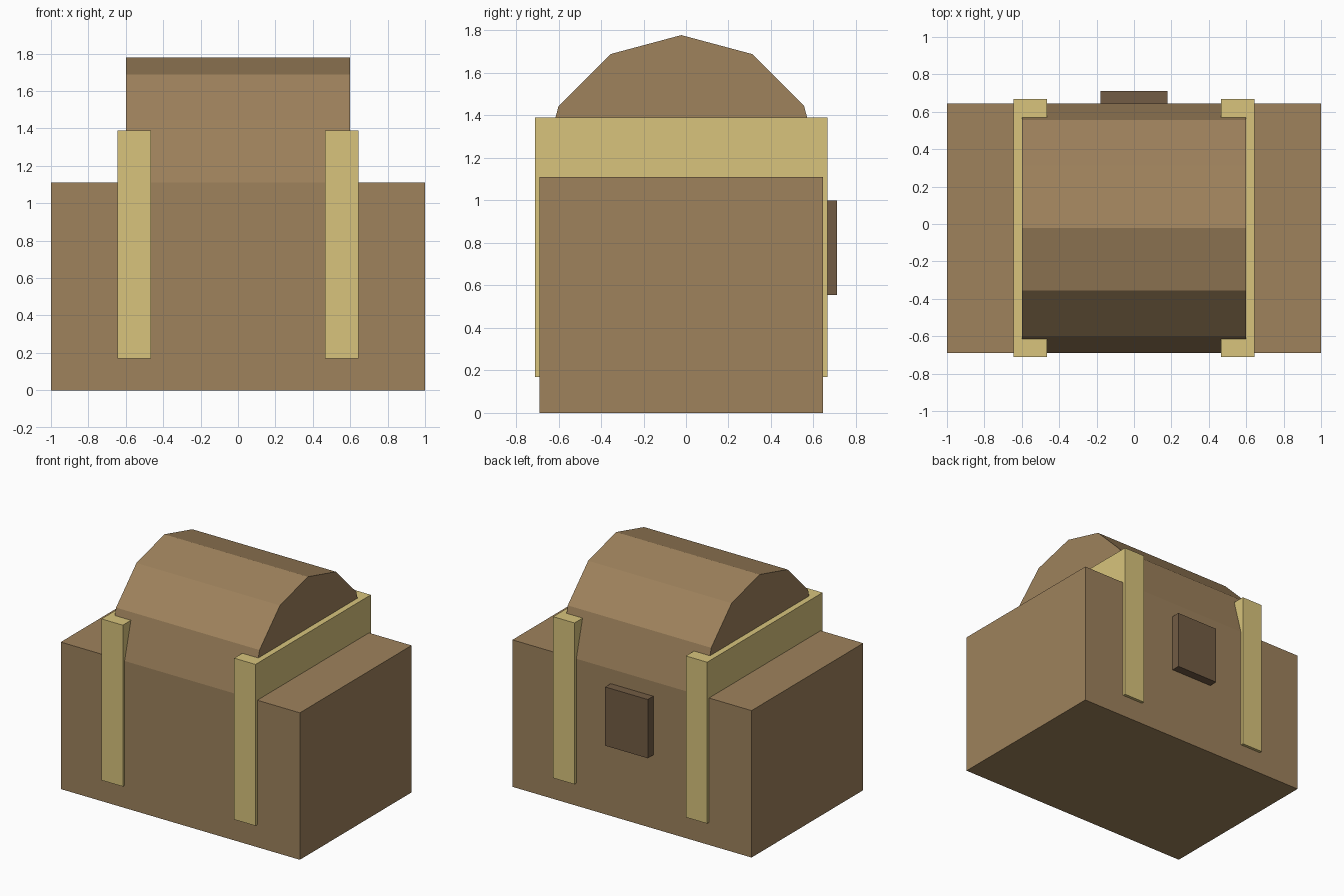
import bpy
from math import pi

if "Cube" in bpy.data.objects:
    bpy.data.objects.remove(bpy.data.objects["Cube"])


def material(name, rgb):
    m = bpy.data.materials.new(name)
    m.diffuse_color = (*rgb, 1)
    m.use_nodes = True
    m.node_tree.nodes["Principled BSDF"].inputs["Base Color"].default_value = m.diffuse_color
    return m


WOOD = material("wood", (0.342, 0.223, 0.107))
BRASS = material("brass", (0.686, 0.552, 0.202))
DARK = material("dark_metal", (0.17, 0.107, 0.058))


def box(name, lo, hi, mat):
    bpy.ops.mesh.primitive_cube_add(size=1, location=[(a + b) / 2 for a, b in zip(lo, hi)])
    ob = bpy.context.object
    ob.name = name
    ob.scale = [b - a for a, b in zip(lo, hi)]
    bpy.ops.object.transform_apply(location=False, rotation=False, scale=True)
    ob.data.materials.append(mat)
    return ob


MID_Y = -0.022    # chest centre in depth; the latch offsets the whole
RADIUS = 0.667    # lid radius, equal to half the chest depth
TOP = 1.111       # height of the chest body

# Chest body
box("chest_body", (-1, MID_Y - RADIUS, 0), (1, MID_Y + RADIUS, TOP), WOOD)

# Barrel lid: twelve-sided cylinder lying along x, lower half sunk in the body
bpy.ops.mesh.primitive_cylinder_add(vertices=12, radius=RADIUS, depth=1.2,
                                    location=(0, MID_Y, TOP), rotation=(0, pi / 2, 0))
lid = bpy.context.object
lid.name = "barrel_lid"
lid.data.materials.append(WOOD)

# Two bands wrapping the chest
for side, x in (("left", -0.555), ("right", 0.555)):
    box(f"band_{side}", (x - 0.089, MID_Y - 0.689, 0.17),
        (x + 0.089, MID_Y + 0.689, 1.39), BRASS)

# Latch plate on the back
box("latch", (-0.178, 0.622, 0.556), (0.178, 0.711, 1.0), DARK)
